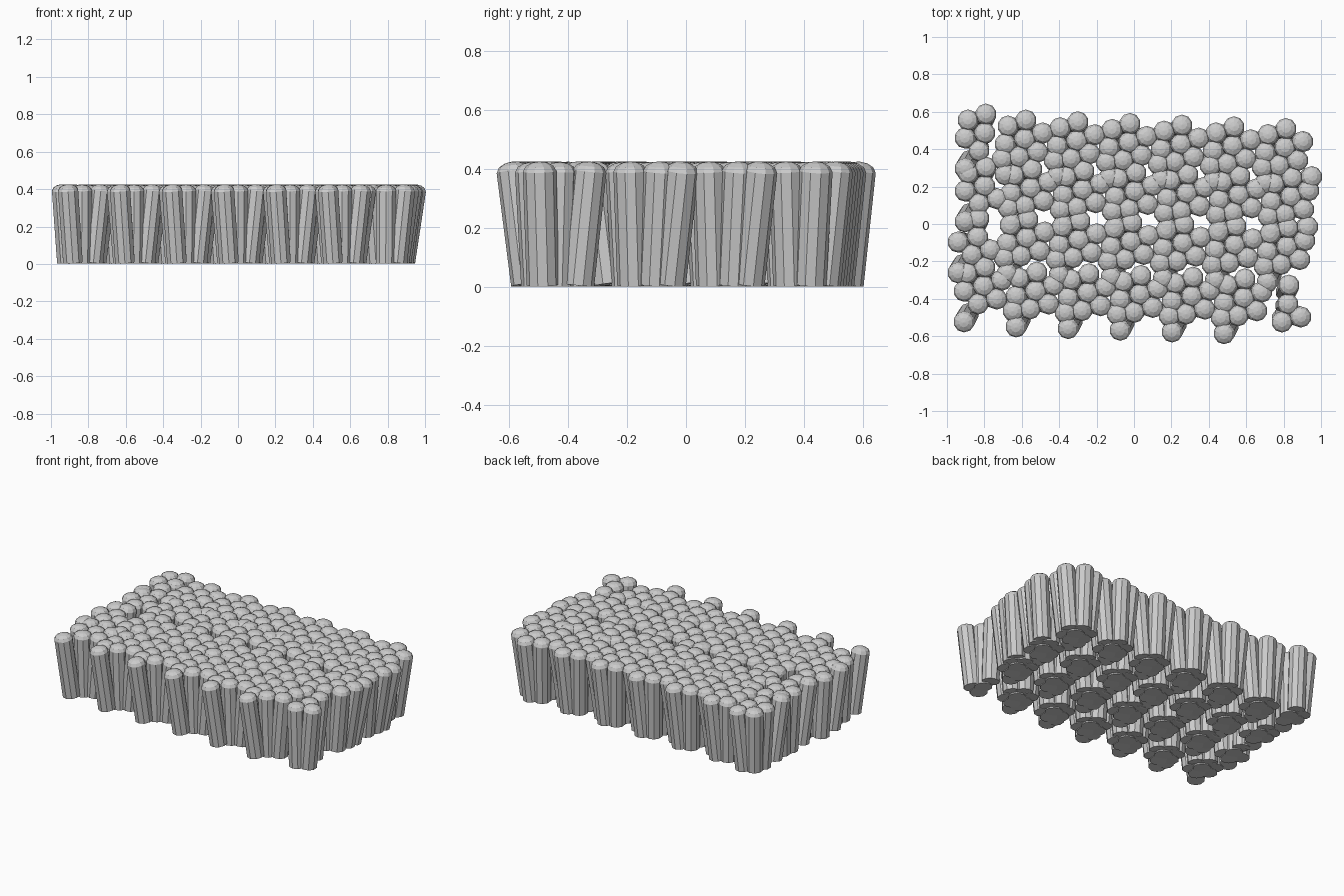
import bpy, bmesh, math
from mathutils import Vector

if "Cube" in bpy.data.objects:
    bpy.data.objects.remove(bpy.data.objects["Cube"])

S = 187.0                 # layout units per model unit
SIDES = 10
PIVOT = (-7, -6)          # base centre relative to the tuft centre
SPREAD = (0.62, 0.70)     # base spread relative to the tip spread
# stalk profile: radius, height along the axis
PROFILE = [(0.055, 0.0), (0.057, 0.388), (0.047, 0.406), (0.026, 0.417)]

# stalk tips in one tuft: centre, ring of six, stragglers leaning out
TIPS = [(0, 0), (1, 19), (-17, 13), (-20, -5), (-6, -18), (13, -13), (18, 6),
        (-20, -36), (-23, -20), (21, 20)]

# tuft centre of the second column in each row, and of the odd first column
ROWS = [(-109, 85), (-103, 36), (-107, -14), (-98, -67)]
FIRST = [(-149, 91), (-149, 38), (-156, -13), (-150, -62)]


def add_stalk(bm, base, tip):
    """Domed, faceted stalk leaning from base to tip."""
    axis = (tip - base).normalized()
    rot = Vector((0, 0, 1)).rotation_difference(axis)
    rings = []
    for r, h in PROFILE:
        ring = []
        for i in range(SIDES):
            a = 2 * math.pi * (i + 0.5) / SIDES
            ring.append(bm.verts.new(base + rot @ Vector((r * math.cos(a), r * math.sin(a), h))))
        rings.append(ring)
    for lo, hi in zip(rings, rings[1:]):
        for i in range(SIDES):
            j = (i + 1) % SIDES
            bm.faces.new((lo[i], lo[j], hi[j], hi[i]))
    bm.faces.new(rings[0][::-1])
    top = bm.verts.new(base + axis * 0.421)
    for i in range(SIDES):
        bm.faces.new((rings[-1][i], rings[-1][(i + 1) % SIDES], top))


def add_tuft(name, cx, cy, skip):
    """Bundle of stalks splaying out from a tight base."""
    bm = bmesh.new()
    for k, (dx, dy) in enumerate(TIPS):
        if k in skip:
            continue
        bx = PIVOT[0] + (dx - PIVOT[0]) * SPREAD[0]
        by = PIVOT[1] + (dy - PIVOT[1]) * SPREAD[1]
        base = Vector(((cx + bx) / S, (cy + by) / S, 0))
        tip = Vector(((cx + dx) / S, (cy + dy) / S, 0.40))
        lean = Vector((tip.x - base.x, tip.y - base.y)).length / 0.4
        base.z = 0.001 + 0.055 * lean      # keep the tilted foot above ground
        add_stalk(bm, base, tip)
    me = bpy.data.meshes.new(name)
    bm.to_mesh(me)
    bm.free()
    bpy.context.collection.objects.link(bpy.data.objects.new(name, me))


# seven columns by four rows of tufts, with ragged edges
for row in range(4):
    for col in range(7):
        if col == 0:
            cx, cy = FIRST[row]
            skip = [(5, 6, 8, 9), (6, 8, 9), (2, 6, 8, 9), (8, 9)][row]
        else:
            cx = ROWS[row][0] + 52 * (col - 1)
            cy = ROWS[row][1] - 1.7 * (col - 1)
            skip = () if (col == 6 and row in (1, 2)) else (9,)
        if (row, col) == (3, 6):           # sparse corner tuft
            cx, cy, skip = 154, -80, (2, 3, 6, 7, 8, 9)
        add_tuft(f"tuft_{row + 1}_{col + 1}", cx, cy, skip)
